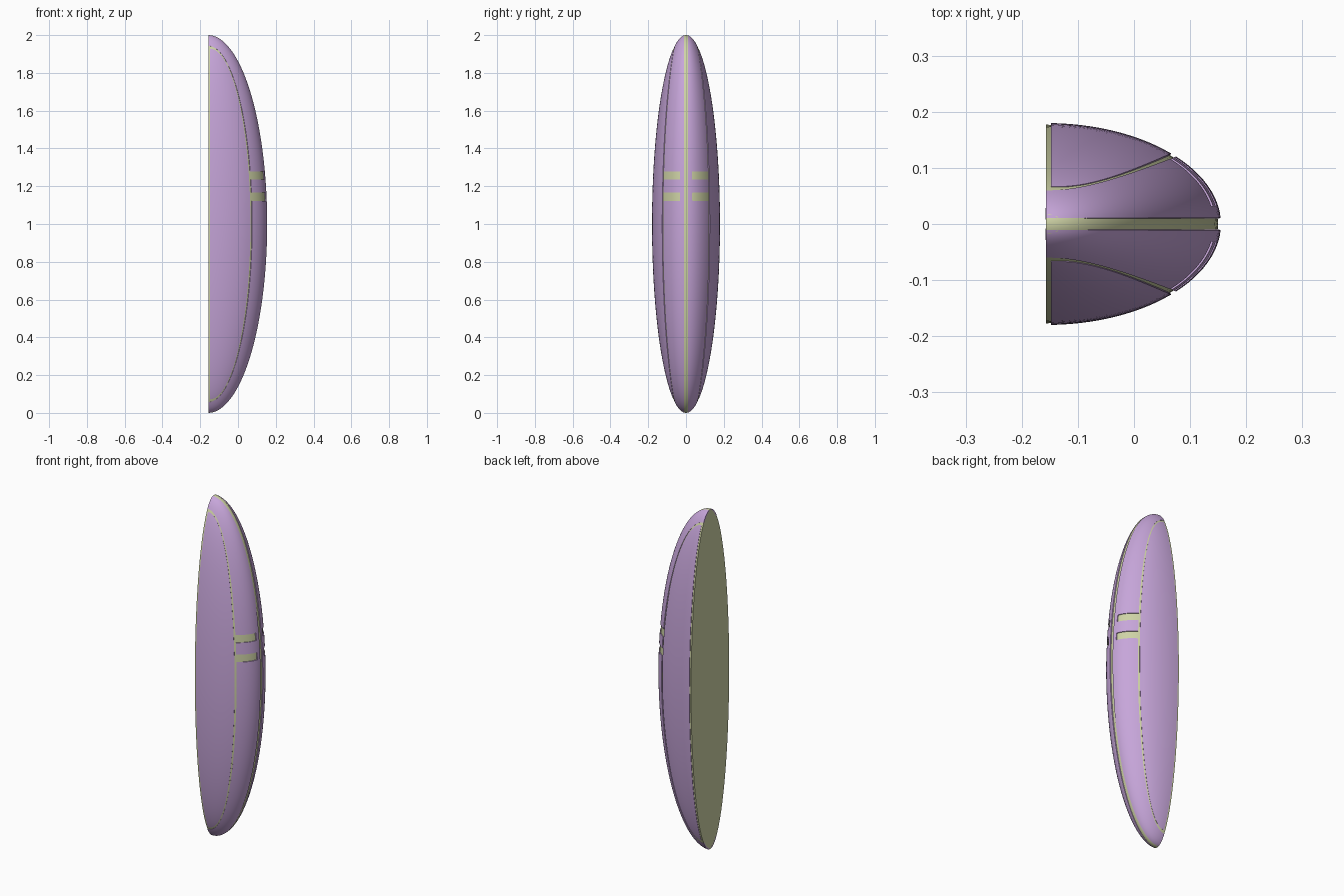
import bpy, bmesh
from math import sin, cos, asin, pi, sqrt
from mathutils import Vector

if "Cube" in bpy.data.objects:
    bpy.data.objects.remove(bpy.data.objects["Cube"])

BX, CZ = -0.157, 1.0            # flat back plane and mid height
A, B, C = 0.312, 0.18, 1.0      # shell radii (depth, half width, half height)


def material(name, color):
    m = bpy.data.materials.new(name)
    m.diffuse_color = color
    m.use_nodes = True
    m.node_tree.nodes["Principled BSDF"].inputs["Base Color"].default_value = m.diffuse_color
    return m


purple = material("purple_shell", (0.57, 0.38, 0.70, 1))
khaki = material("pale_core", (0.62, 0.65, 0.38, 1))


def finish(bm, name, mat=None):
    me = bpy.data.meshes.new(name)
    bm.to_mesh(me)
    bm.free()
    ob = bpy.data.objects.new(name, me)
    bpy.context.collection.objects.link(ob)
    if mat:
        me.materials.append(mat)
    return ob


def activate(ob):
    bpy.ops.object.select_all(action='DESELECT')
    bpy.context.view_layer.objects.active = ob
    ob.select_set(True)


def smooth(ob):
    activate(ob)
    bpy.ops.object.shade_smooth_by_angle(angle=0.6)


def apply_all(ob):
    activate(ob)
    for m in list(ob.modifiers):
        bpy.ops.object.modifier_apply(modifier=m.name)


def side_point(u, v):
    # side panel: half-ellipse outline projected onto the shell
    t = (u - 0.5) * pi
    x = -0.148 + v * 0.214 * cos(t)
    z = 0.928 * sin(t)
    y = B * sqrt(max(0, 1 - ((x - BX) / A) ** 2 - (z / C) ** 2))
    return x, y, CZ + z


def front_point(u, v):
    # front panel: from the side seam round to the centre slit
    t = (u - 0.5) * pi
    seam = Vector((0.232 / A * cos(t), 0.943 * sin(t)))
    a0 = asin(sqrt(1 - seam.length_squared))
    a1 = asin(0.0105 / B)
    a = a0 + (a1 - a0) * v
    d = seam.normalized().lerp(Vector((cos(t), sin(t))), v).normalized() * cos(a)
    return BX + A * d.x, B * sin(a), CZ + C * d.y


def panel(name, fn, side, nu, nv):
    bm = bmesh.new()
    rows = []
    for i in range(nu + 1):
        row = []
        for j in range(nv + 1):
            x, y, z = fn(i / nu, j / nv)
            row.append(bm.verts.new((x, y * side, z)))
        rows.append(row)
    for r, s in zip(rows, rows[1:]):
        for j in range(nv):
            bm.faces.new((r[j], r[j + 1], s[j + 1], s[j]))
    bmesh.ops.remove_doubles(bm, verts=bm.verts, dist=1e-5)
    bm.normal_update()
    hub = Vector((BX, 0, CZ))
    if sum(f.normal.dot(f.calc_center_median() - hub) for f in bm.faces) < 0:
        bmesh.ops.reverse_faces(bm, faces=bm.faces)
    ob = finish(bm, name, purple)
    mod = ob.modifiers.new("thickness", 'SOLIDIFY')
    mod.thickness, mod.offset = 0.007, -1
    return ob


def slot_cutter(side, z):
    bm = bmesh.new()
    bmesh.ops.create_cube(bm, size=1)
    for v in bm.verts:
        v.co = Vector((0.12 + v.co.x * 0.16, side * (0.086 + v.co.y * 0.11), z + v.co.z * 0.044))
    along_x = [e for e in bm.edges if abs(e.verts[0].co.x - e.verts[1].co.x) > 0.1]
    bmesh.ops.bevel(bm, geom=along_x, offset=0.006, segments=3, profile=0.5, affect='EDGES')
    bmesh.ops.recalc_face_normals(bm, faces=bm.faces)
    ob = finish(bm, "slot_cutter")
    ob.hide_render = True
    return ob


# inner core, cut flat at the back
bm = bmesh.new()
bmesh.ops.create_uvsphere(bm, u_segments=64, v_segments=64, radius=1)
bmesh.ops.bisect_plane(bm, geom=bm.verts[:] + bm.edges[:] + bm.faces[:], dist=1e-4,
                       plane_co=(0, 0, 0), plane_no=(1, 0, 0), clear_inner=True)
bmesh.ops.holes_fill(bm, edges=[e for e in bm.edges if e.is_boundary], sides=0)
for v in bm.verts:
    v.co = Vector((BX + v.co.x * (A - 0.005), v.co.y * (B - 0.003), CZ + v.co.z * C))
bmesh.ops.recalc_face_normals(bm, faces=bm.faces)
smooth(finish(bm, "inner_core", khaki))

# purple panels on both sides, with two slots in each front panel
for side, label in ((-1, "near"), (1, "far")):
    s = panel("side_panel_" + label, side_point, side, 64, 12)
    apply_all(s)
    smooth(s)
    f = panel("front_panel_" + label, front_point, side, 80, 12)
    cutters = [slot_cutter(side, z) for z in (1.145, 1.257)]
    for c in cutters:
        mod = f.modifiers.new("slot", 'BOOLEAN')
        mod.operation, mod.object, mod.solver = 'DIFFERENCE', c, 'EXACT'
    apply_all(f)
    for c in cutters:
        bpy.data.objects.remove(c)
    smooth(f)
